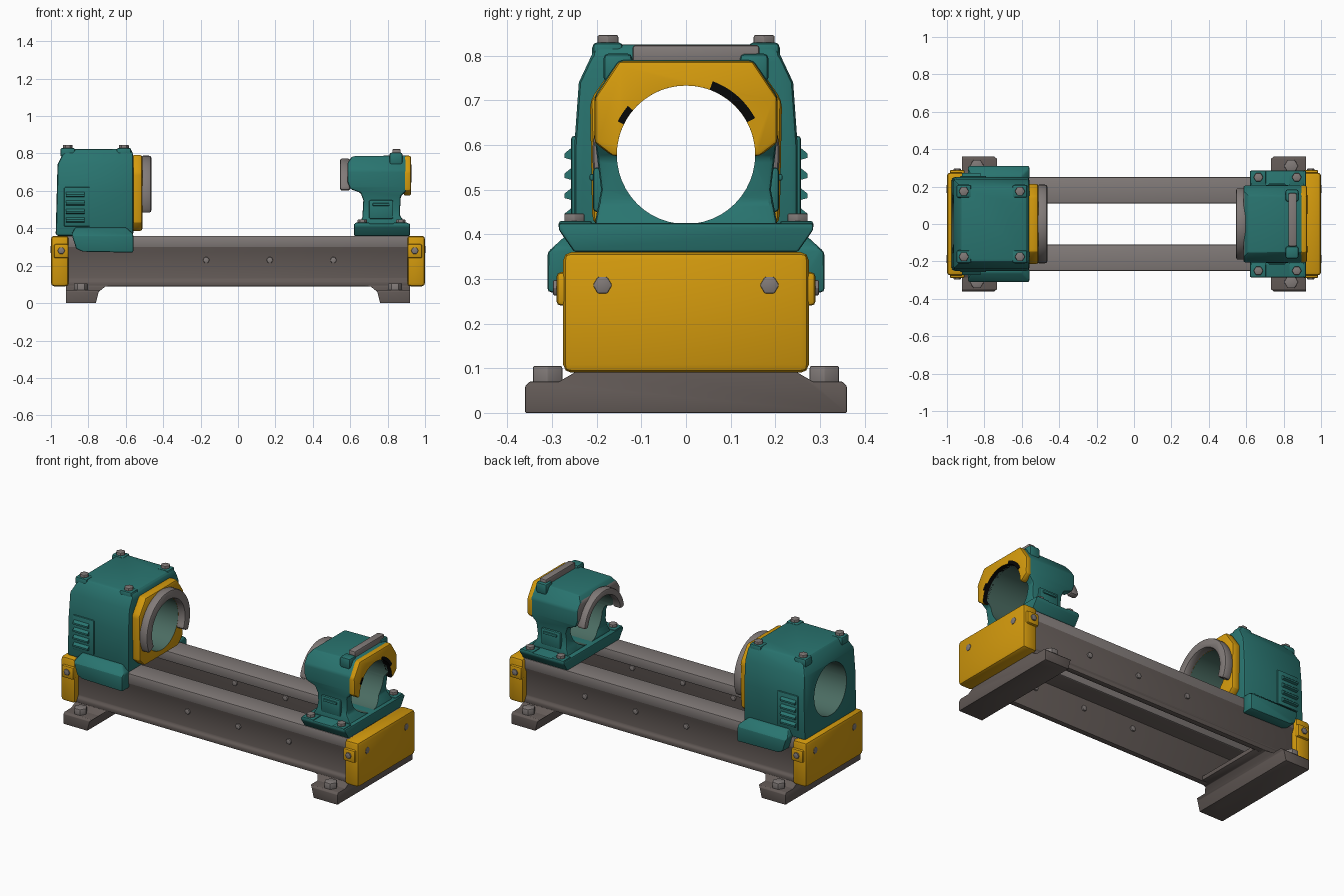
import bpy, bmesh, math
from mathutils import Vector

if "Cube" in bpy.data.objects:
    bpy.data.objects.remove(bpy.data.objects["Cube"], do_unlink=True)


def material(name, rgb):
    m = bpy.data.materials.new(name)
    m.use_nodes = True
    m.diffuse_color = (*rgb, 1)
    m.node_tree.nodes["Principled BSDF"].inputs["Base Color"].default_value = (*rgb, 1)
    return m


TEAL = material("teal paint", (0.022, 0.175, 0.16))
YELLOW = material("yellow paint", (0.66, 0.325, 0.004))
STEEL = material("worn steel", (0.22, 0.195, 0.188))
IRON = material("dark iron", (0.125, 0.103, 0.095))
LINING = material("grey green bore", (0.07, 0.15, 0.122))
BLACK = material("black gap", (0.002, 0.002, 0.002))

BORE_Z, BORE_R = 0.578, 0.155


def apply(ob, kind, **settings):
    mod = ob.modifiers.new(kind.lower(), kind)
    for key, value in settings.items():
        setattr(mod, key, value)
    bpy.context.view_layer.objects.active = ob
    bpy.ops.object.modifier_apply(modifier=mod.name)


def bevel(ob, width):
    apply(ob, "BEVEL", width=width, segments=2, limit_method="ANGLE",
          angle_limit=math.radians(30))


def combine(ob, other, operation):
    apply(ob, "BOOLEAN", operation=operation, object=other, solver="EXACT")
    bpy.data.objects.remove(other, do_unlink=True)


def paint(ob, mat, rule):
    """Give a second colour to the faces that meet a rule."""
    ob.data.materials.append(mat)
    for f in ob.data.polygons:
        if rule(f.center, f.normal):
            f.material_index = len(ob.data.materials) - 1


def prism(name, pts, axis, lo, hi, mat, width=0.0):
    """Extrude a flat outline along x, y or z."""
    place = {"X": lambda a, b, t: (t, a, b), "Y": lambda a, b, t: (a, t, b),
             "Z": lambda a, b, t: (a, b, t)}[axis]
    bm = bmesh.new()
    face = bm.faces.new([bm.verts.new(place(a, b, lo)) for a, b in pts])
    new = bmesh.ops.extrude_face_region(bm, geom=[face])["geom"]
    move = Vector(place(0, 0, hi - lo))
    bmesh.ops.translate(bm, vec=move, verts=[v for v in new if isinstance(v, bmesh.types.BMVert)])
    bmesh.ops.recalc_face_normals(bm, faces=bm.faces)
    mesh = bpy.data.meshes.new(name)
    bm.to_mesh(mesh)
    bm.free()
    mesh.materials.append(mat)
    ob = bpy.data.objects.new(name, mesh)
    bpy.context.collection.objects.link(ob)
    if width:
        bevel(ob, width)
    return ob


def box(name, x, y, z, mat, width=0.0):
    pts = [(x[0], y[0]), (x[1], y[0]), (x[1], y[1]), (x[0], y[1])]
    return prism(name, pts, "Z", z[0], z[1], mat, width)


def arc(r, start, end, n, centre=(0, BORE_Z)):
    angles = [math.radians(start + (end - start) * i / n) for i in range(n + 1)]
    return [(centre[0] + r * math.cos(a), centre[1] + r * math.sin(a)) for a in angles]


def ring(outer, start, end):
    return arc(outer, start, end, 36) + arc(BORE_R, end, start, 36)


def bolt(name, a, b, axis, lo, hi, r=0.022, mat=STEEL):
    return prism(name, arc(r, 0, 300, 5, (a, b)), axis, lo, hi, mat, 0.004)


def symmetric(half):
    """Mirror a half outline to the other side."""
    return half + [(-a, b) for a, b in reversed(half)]


def bore(ob, inside):
    """Cut the shaft hole and colour its wall."""
    cutter = prism("bore_cutter", arc(BORE_R, 0, 352.5, 47), "X", -2, 2, ob.data.materials[0])
    cutter.hide_render = True
    combine(ob, cutter, "DIFFERENCE")
    paint(ob, inside, lambda c, n: math.hypot(c.y, c.z - BORE_Z) < BORE_R + 0.002 and abs(n.x) < 0.3)


def two_profiles(name, side, end, mat, width):
    """Solid that has one outline from the front and another from the end."""
    ob = prism(name, side, "Y", -0.5, 0.5, mat)
    other = prism(name + "_cutter", end, "X", -1.1, 1.1, mat)
    combine(ob, other, "INTERSECT")
    if width:
        bevel(ob, width)
    return ob


# Bed rails: wide steel flange on a thin dark web
rail = [(.215, .09), (.25, .09), (.25, .115), (.238, .13), (.238, .275), (.25, .3),
        (.25, .36), (.11, .36), (.11, .3), (.215, .29)]
for s, side in ((1, "back"), (-1, "front")):
    ob = prism(side + "_rail", [(s * a, b) for a, b in rail], "X", -0.92, 0.92, IRON, 0.006)
    paint(ob, STEEL, lambda c, n: c.z > 0.297 and abs(n.x) < 0.9)
    for x in (-0.17, 0.17, 0.51):
        bolt(side + "_rail_bolt", x, 0.23, "Y", s * 0.205, s * 0.248, 0.018)

# Feet, end covers and their bolts
foot_side = [(.76, 0), (.92, 0), (.92, .12), (.66, .12), (.66, .095), (.71, .088), (.745, .06)]
foot_end = symmetric([(.36, 0), (.36, .06), (.35, .07), (.285, .07), (.25, .09), (.24, .12)])
for s, side in ((1, "left"), (-1, "right")):
    two_profiles(side + "_foot", [(s * a, b) for a, b in foot_side], foot_end, IRON, 0.008)
    box(side + "_end_cover", sorted((s * 0.905, s * 1.0)), (-.275, .275), (.09, .36), YELLOW, 0.018)
    for t in (1, -1):
        box(side + "_cover_clip", sorted((s * 0.905, s * 0.985)), sorted((t * .26, t * .29)),
            (.24, .315), YELLOW, 0.01)
        bolt(side + "_clip_bolt", s * 0.945, 0.28, "Y", t * 0.28, t * 0.298, 0.02)
        bolt(side + "_cover_bolt", t * 0.187, 0.286, "X", s * 0.99, s * 1.003, 0.022)
        bolt(side + "_foot_bolt", s * 0.84, t * 0.31, "Z", 0.06, 0.105, 0.038)

# Headstock housing
head_side = [(-.975, .36), (-.965, .74), (-.925, .825), (-.575, .825), (-.56, .80), (-.56, .36)]
head_end = symmetric([(.25, .36), (.25, .6), (.24, .74), (.2, .825)])
head = two_profiles("headstock_housing", head_side, head_end, TEAL, 0.014)
bore(head, LINING)

# Saddle clamps, louvres and top bolts on the headstock
clamp = [(-.89, .37), (-.865, .29), (-.83, .275), (-.56, .27), (-.56, .37), (-.6, .405), (-.87, .405)]
for s, side in ((1, "back"), (-1, "front")):
    clamp_end = [(s * .24, .27), (s * .31, .27), (s * .31, .36), (s * .255, .41), (s * .24, .41)]
    two_profiles(side + "_saddle_clamp", clamp, clamp_end, TEAL, 0.008)
    box(side + "_vent_frame", (-.93, -.79), sorted((s * .24, s * .257)), (.41, .62), TEAL, 0.006)
    for i in range(4):
        z = 0.43 + i * 0.045
        slat = [(s * .25, z), (s * .272, z + .006), (s * .272, z + .016), (s * .25, z + .034)]
        prism(side + "_louvre", slat, "X", -0.92, -0.82, TEAL)
    for x in (-0.91, -0.61):
        box("headstock_corner_boss", (x - .04, x + .04), sorted((s * .14, s * .21)), (.78, .83), TEAL, 0.012)
        bolt("headstock_top_bolt", x, s * 0.175, "Z", 0.82, 0.846, 0.027)

# Headstock face plate and spindle collar
plate = prism("headstock_face_plate",
              symmetric([(.16, .385), (.21, .43), (.215, .7), (.15, .793)]), "X", -.57, -.51, YELLOW, 0.016)
bore(plate, LINING)
prism("spindle_collar", ring(.21, -28, 208), "X", -.52, -.463, STEEL, 0.012)

# Tailstock base and body
prism("tailstock_base", symmetric([(.25, .36), (.285, .41), (.285, .425)]), "X", .62, .92, TEAL, 0.006)
tail_side = [(.645, .42), (.665, .46), (.67, .55), (.655, .59), (.60, .61), (.585, .65), (.585, .75),
             (.61, .785), (.9, .79), (.9, .6), (.87, .57), (.865, .47), (.9, .42)]
tail_end = symmetric([(.205, .42), (.19, .5), (.205, .62), (.205, .71), (.15, .79)])
tail = two_profiles("tailstock_body", tail_side, tail_end, TEAL, 0.01)
bore(tail, LINING)
paint(tail, STEEL, lambda c, n: n.x < -0.9 and c.z > 0.62)
prism("tailstock_nose", ring(.195, 8, 172), "X", .545, .6, STEEL, 0.014)

# Tailstock hood with dark gaps around its hole
hood = prism("tailstock_face_plate",
             symmetric([(.165, .575), (.205, .605), (.205, .705), (.15, .788)]), "X", .885, .925, YELLOW, 0.01)
bore(hood, BLACK)
for start, end, outer in ((28, 70, .175), (140, 154, .17)):
    prism("hood_gap", ring(outer, start, end), "X", .922, .927, BLACK)

# Tailstock details
box("tailstock_top_bar", (.825, .87), (-.12, .165), (.78, .824), STEEL, 0.008)
for s, side in ((1, "back"), (-1, "front")):
    box(side + "_neck_panel", (.70, .83), sorted((s * .18, s * .208)), (.45, .55), TEAL, 0.008)
    box(side + "_neck_slat", (.72, .81), sorted((s * .2, s * .216)), (.52, .535), TEAL, 0.004)
    box("tailstock_top_boss", (.81, .88), sorted((s * .12, s * .185)), (.74, .805), TEAL, 0.012)
    for x in (.665, .87):
        box("tailstock_base_lug", (x - .04, x + .04), sorted((s * .21, s * .285)), (.41, .43), TEAL, 0.006)
        bolt("tailstock_base_bolt", x, s * .25, "Z", .425, .447, 0.026)

# Shading with sharp edges kept
bpy.ops.object.select_all(action="DESELECT")
for ob in bpy.context.scene.objects:
    if ob.type == "MESH":
        ob.select_set(True)
        bpy.context.view_layer.objects.active = ob
bpy.ops.object.shade_smooth_by_angle(angle=math.radians(25))
